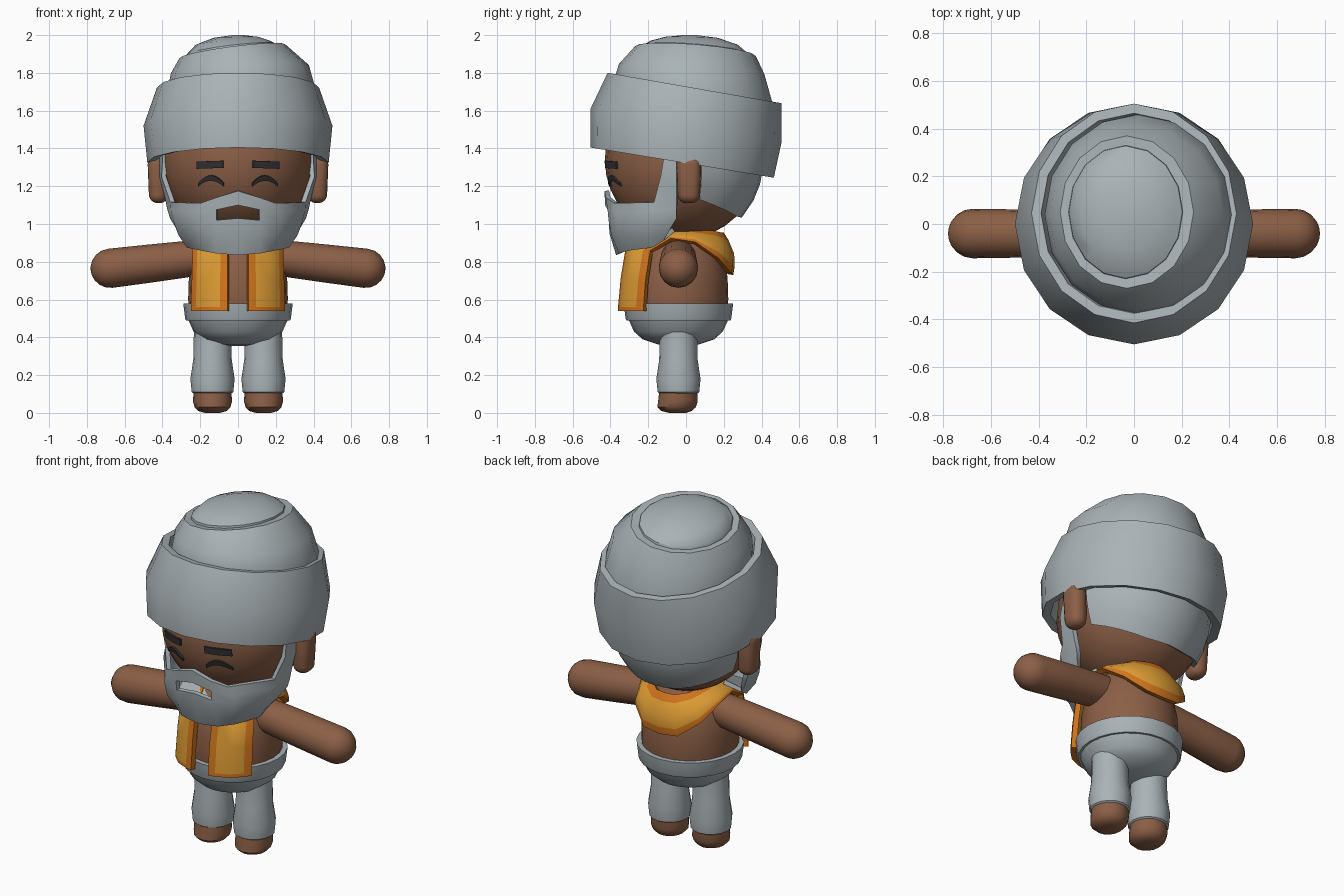
import bpy, bmesh, math
from mathutils import Vector

if "Cube" in bpy.data.objects:
    bpy.data.objects.remove(bpy.data.objects["Cube"])


def material(name, r, g, b):
    m = bpy.data.materials.new(name)
    m.diffuse_color = (r, g, b, 1)
    m.use_nodes = True
    m.node_tree.nodes["Principled BSDF"].inputs["Base Color"].default_value = m.diffuse_color
    return m


GREY = material("grey cloth", 0.40, 0.45, 0.47)
SKIN = material("brown skin", 0.26, 0.115, 0.062)
GOLD = material("light orange", 0.74, 0.34, 0.035)
ORANGE = material("dark orange", 0.64, 0.18, 0.012)
DARK = material("charcoal", 0.03, 0.03, 0.033)


def make(name, bm, *mats):
    me = bpy.data.meshes.new(name)
    bm.to_mesh(me)
    bm.free()
    for m in mats:
        me.materials.append(m)
    ob = bpy.data.objects.new(name, me)
    bpy.context.collection.objects.link(ob)
    return ob


def loft(name, rings, mat, sides=16):
    """Rings are (cx, cy, z, rx, ry, slope along x, slope along y)."""
    bm = bmesh.new()
    loops = []
    for cx, cy, z, rx, ry, *s in rings:
        sx, sy = s if s else (0, 0)
        loop = []
        for i in range(sides):
            a = math.tau * i / sides
            dx, dy = rx * math.cos(a), ry * math.sin(a)
            loop.append(bm.verts.new((cx + dx, cy + dy, z + dx * sx + dy * sy)))
        loops.append(loop)
    for a, b in zip(loops, loops[1:]):
        for i in range(sides):
            j = (i + 1) % sides
            bm.faces.new((a[i], a[j], b[j], b[i]))
    bm.faces.new(loops[0])
    bm.faces.new(loops[-1])
    bmesh.ops.recalc_face_normals(bm, faces=bm.faces)
    return make(name, bm, mat)


def shell(name, columns, mats, ref, thickness, mirror=True, hole=None, rule=None):
    """Sheet over columns of points (None = gap), facing away from ref."""
    bm = bmesh.new()
    cols = [[bm.verts.new(p) if p else None for p in c] for c in columns]
    for i, (a, b) in enumerate(zip(cols, cols[1:])):
        for j in range(len(a) - 1):
            quad = (a[j], a[j + 1], b[j + 1], b[j])
            if None not in quad and (i, j) != hole:
                f = bm.faces.new(quad)
                f.material_index = rule(i, j) if rule else 0
    bmesh.ops.recalc_face_normals(bm, faces=bm.faces)
    bm.normal_update()
    ref = Vector(ref)
    if sum(f.normal.dot(f.calc_center_median() - ref) for f in bm.faces) < 0:
        bmesh.ops.reverse_faces(bm, faces=bm.faces)
    ob = make(name, bm, *mats)
    if mirror:
        ob.modifiers.new("mirror", 'MIRROR')
    mod = ob.modifiers.new("thickness", 'SOLIDIFY')
    mod.thickness, mod.offset = thickness, -1
    return ob


# Head
HC, HR = Vector((0, -0.02, 1.34)), Vector((0.40, 0.41, 0.42))
bm = bmesh.new()
bmesh.ops.create_uvsphere(bm, u_segments=24, v_segments=16, radius=1)
bmesh.ops.scale(bm, vec=HR, verts=bm.verts)
bmesh.ops.translate(bm, vec=HC, verts=bm.verts)
make("head", bm, SKIN)

# Ears
for s, side in ((-1, "left"), (1, "right")):
    bm = bmesh.new()
    bmesh.ops.create_cube(bm, size=1)
    for v in bm.verts:
        low = v.co.z < 0
        v.co = (s * ((0.42 if low else 0.43) + v.co.x * 0.10),
                0.015 + v.co.y * (0.115 if low else 0.135), 1.235 + v.co.z * 0.25)
    bmesh.ops.recalc_face_normals(bm, faces=bm.faces)
    ear = make(side + "_ear", bm, SKIN)
    bev = ear.modifiers.new("round", 'BEVEL')
    bev.width, bev.segments = 0.045, 4

# Head wrap: wide lower band, then dome with a stepped cap
loft("wrap_band", [
    (0, -0.02, 1.50, 0.38, 0.38, 0, -0.165),
    (0, -0.02, 1.335, 0.435, 0.44, 0, -0.165),
    (0, -0.02, 1.325, 0.48, 0.485, 0, -0.165),
    (0, 0.0, 1.52, 0.50, 0.505, 0, -0.18),
    (0, 0.045, 1.72, 0.43, 0.46, 0, -0.175),
    (0, 0.045, 1.72, 0.39, 0.42, 0, -0.175),
    (0, 0.045, 1.62, 0.37, 0.39, 0, -0.175)], GREY)
loft("wrap_dome", [
    (0.02, 0.04, 1.60, 0.395, 0.42, 0, -0.16),
    (0.02, 0.04, 1.70, 0.395, 0.42, 0, -0.16),
    (0.01, 0.03, 1.82, 0.365, 0.385, 0.06, -0.07),
    (-0.03, 0.05, 1.915, 0.28, 0.32, 0.13, -0.08),
    (-0.035, 0.05, 1.912, 0.24, 0.28, 0.13, -0.08),
    (-0.035, 0.05, 1.925, 0.238, 0.278, 0.12, -0.08),
    (-0.03, 0.045, 1.960, 0.195, 0.23, 0.06, -0.05),
    (-0.01, 0.03, 1.988, 0.12, 0.14, 0.02, -0.02),
    (0, 0.02, 2.0, 0.03, 0.035)], GREY)

# Hair at the back of the head
cols = []
for i in range(13):
    phi = math.radians(14 + 152 * i / 12)
    zb = 1.13 - 0.095 * min(1, max(0, (math.sin(phi) - 0.24) / 0.7))
    col = []
    for j in range(6):
        z = zb + (1.48 - zb) * j / 5
        k = math.sqrt(1 - ((z - 1.34) / 0.45) ** 2)
        col.append((0.42 * k * math.cos(phi), -0.02 + 0.43 * k * math.sin(phi), z))
    cols.append(col)
shell("back_hair", cols, [GREY], HC, 0.04, mirror=False)

# Beard with sideburns, moustache and mouth opening (half, mirrored)
shell("beard", [
    [None, None, (0, -.432, 1.175), (0, -.428, 1.10), (0, -.41, 1.03),
     (0, -.405, .95), (0, -.37, .835), (0, -.15, .93)],
    [None, None, (.115, -.425, 1.14), (.115, -.415, 1.075), (.115, -.41, 1.02),
     (.12, -.395, .94), (.12, -.355, .845), (.10, -.14, .93)],
    [None, None, (.20, -.38, 1.11), (.22, -.37, 1.06), (.23, -.36, 1.01),
     (.215, -.355, .94), (.20, -.30, .86), (.16, -.12, .94)],
    [(.395, -.11, 1.40), (.405, -.135, 1.25), (.358, -.17, 1.115), (.355, -.19, 1.07),
     (.34, -.20, 1.01), (.315, -.20, .94), (.27, -.18, .875), (.20, -.08, .95)],
    [(.415, -.05, 1.40), (.415, -.05, 1.25), (.385, -.05, 1.13), (.375, -.05, 1.08),
     (.36, -.05, 1.03), (.33, -.08, .98), (.28, -.12, .91), (.20, -.06, .96)],
], [GREY], (0, 0, 1.1), 0.025, hole=(0, 3))


# Brows and closed eyes, laid on the face
def face_y(x, z):
    k = 1 - (x / HR.x) ** 2 - ((z - HC.z) / HR.z) ** 2
    return HC.y - HR.y * math.sqrt(k) - 0.009


def face_strip(name, pts):
    shell(name, [[(x, face_y(x, z), z) for z in (lo, (lo + hi) / 2, hi)] for x, lo, hi in pts],
          [DARK], HC, 0.02)


face_strip("eyebrows", [(.08 + .028 * i, 1.297 - .001 * i, 1.335 - .001 * i) for i in range(6)])
eye = []
for i in range(11):
    t = i / 5 - 1
    z = 1.207 + 0.035 * (1 - t * t)
    w = 0.014 - 0.006 * t * t
    eye.append((.145 + .068 * t, z - w, z + w))
face_strip("closed_eyes", eye)

# Torso, belt and seat of the trousers
Y = -0.04
loft("torso", [(0, Y, z, r, r) for z, r in
               ((.48, .25), (.60, .264), (.72, .26), (.82, .24), (.90, .20), (.97, .14))], SKIN, 24)
loft("belt", [(0, Y, z, r, r) for z, r in
              ((.49, .23), (.488, .275), (.50, .28), (.58, .29), (.58, .255), (.55, .24))], GREY, 24)
loft("trouser_seat", [(0, Y, z, r, r) for z, r in
                      ((.353, .04), (.363, .11), (.39, .19), (.43, .235), (.49, .262), (.53, .25))],
     GREY, 24)

# Legs, feet and arms
for s, side in ((-1, "left"), (1, "right")):
    x = s * 0.135
    loft(side + "_leg", [(x, Y, z, r, r) for z, r in
                         ((.115, .09), (.103, .10), (.11, .11), (.18, .117), (.28, .102), (.46, .098))],
         GREY)
    loft(side + "_foot", [(x, Y + dy, z, rx, ry) for z, rx, ry, dy in
                          ((0.0, .04, .045, -.005), (.01, .075, .08, -.01), (.03, .095, .102, -.01),
                           (.06, .103, .105, -.003), (.13, .10, .10, 0))], SKIN)
    tube = [(0, .092), (.12, .097), (.30, .101), (.50, .104)]
    tube += [(.50 + .104 * math.sin(a), .104 * math.cos(a))
             for a in (math.radians(d) for d in (20, 40, 60, 76, 87))]
    arm = loft(side + "_arm", [(0, 0, z, r, r) for z, r in tube], SKIN)
    arm.rotation_mode = 'QUATERNION'
    arm.rotation_quaternion = Vector((s * 0.50, 0, -0.06)).to_track_quat('Z', 'Y')
    arm.location = (s * 0.18, Y, 0.825)

# Scarf: outer and inner edge from front hem over shoulder to the back centre
stations = [((.25, -.225, .54), (.055, -.36, .54)),
            ((.25, -.225, .56), (.055, -.36, .56)),
            ((.245, -.215, .70), (.055, -.345, .72)),
            ((.24, -.19, .86), (.055, -.32, .87)),
            ((.25, -.08, .925), (.12, -.13, .97)),
            ((.26, .05, .905), (.14, .02, .97)),
            ((.215, .17, .82), (.12, .14, .965)),
            ((.11, .24, .74), (.06, .19, .955)),
            ((0, .25, .73), (0, .20, .955))]
cols = []
for o, n in stations:
    o, n = Vector(o), Vector(n)
    col = []
    for t in (0, .2, .5, .82, 1):
        p = o.lerp(n, t)
        out = Vector((p.x, p.y - Y, 0)).normalized()
        if o.x == 0:
            out.x = 0
        col.append(tuple(p + out * 0.03 * math.sin(math.pi * t)))
    cols.append(col)
shell("scarf", cols, [ORANGE, GOLD], (0, Y, .6), 0.03,
      rule=lambda i, j: int(i > 0 and 0 < j < 3))

# Apply modifiers and smooth, keeping the folds sharp
bpy.ops.object.select_all(action='SELECT')
bpy.context.view_layer.objects.active = bpy.data.objects["head"]
bpy.ops.object.convert(target='MESH')
bpy.ops.object.shade_smooth_by_angle(angle=math.radians(38))
